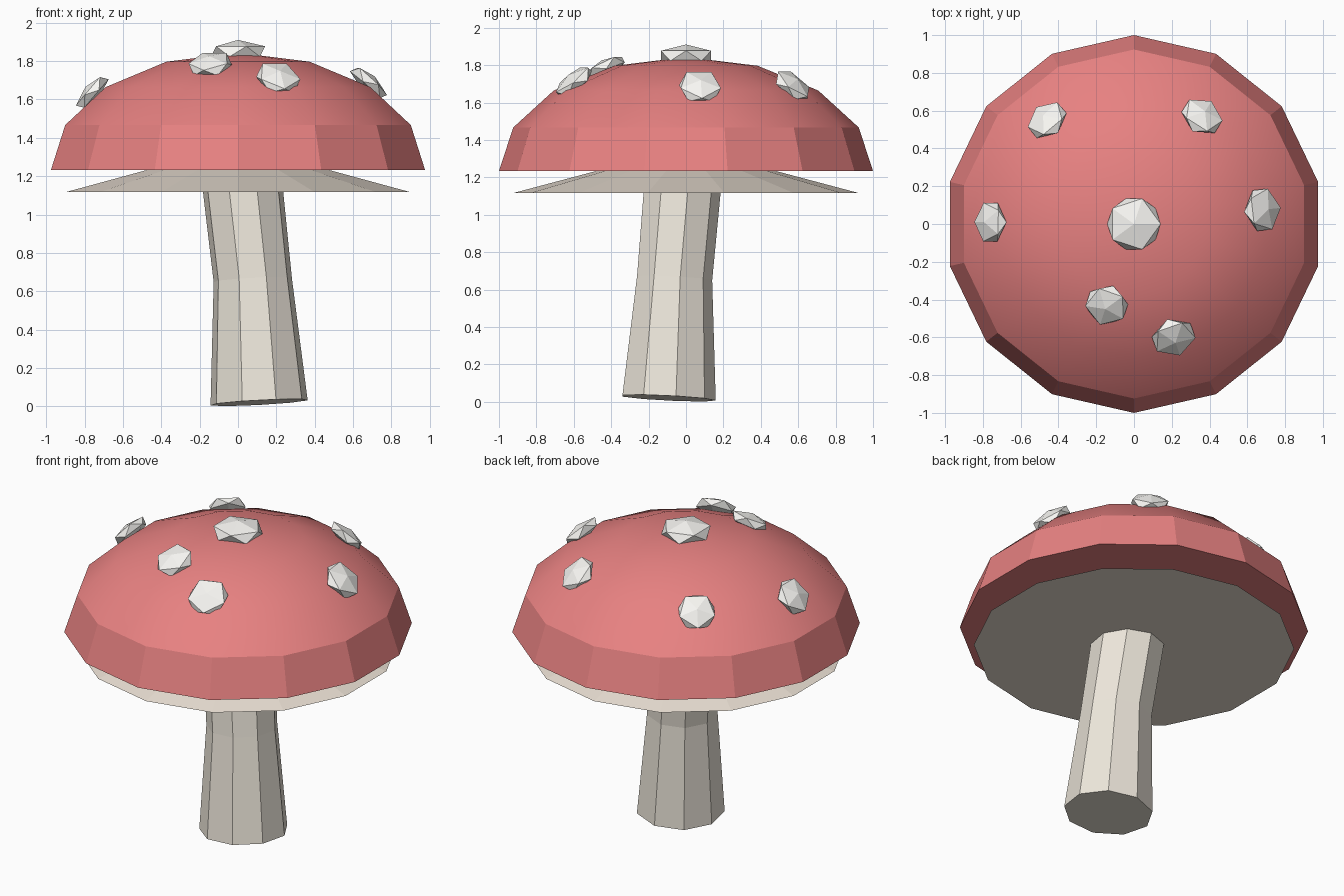
import bpy, bmesh, math
from mathutils import Vector

if "Cube" in bpy.data.objects:
    bpy.data.objects.remove(bpy.data.objects["Cube"])


def material(name, rgb):
    m = bpy.data.materials.new(name)
    m.diffuse_color = (*rgb, 1)
    m.use_nodes = True
    m.node_tree.nodes["Principled BSDF"].inputs["Base Color"].default_value = m.diffuse_color
    return m


def ring(n, r, centre, tilt=(0, 0)):
    """n-gon with one corner toward +y, optionally tilted in x and y."""
    pts = []
    for i in range(n):
        a = 2 * math.pi * i / n
        x, y = -r * math.sin(a), r * math.cos(a)
        pts.append(Vector(centre) + Vector((x, y, x * tilt[0] + y * tilt[1])))
    return pts


def loft(name, rings, mat, apex=None):
    """Skin stacked rings; close the bottom, and the top flat or to an apex."""
    bm = bmesh.new()
    loops = [[bm.verts.new(p) for p in pts] for pts in rings]
    n = len(loops[0])
    for lo, hi in zip(loops, loops[1:]):
        for i in range(n):
            j = (i + 1) % n
            bm.faces.new((lo[i], lo[j], hi[j], hi[i]))
    bm.faces.new(loops[0][::-1])
    if apex:
        tip = bm.verts.new(apex)
        for i in range(n):
            bm.faces.new((loops[-1][i], loops[-1][(i + 1) % n], tip))
    else:
        bm.faces.new(loops[-1])
    bmesh.ops.recalc_face_normals(bm, faces=bm.faces)
    me = bpy.data.meshes.new(name)
    bm.to_mesh(me)
    bm.free()
    me.materials.append(mat)
    ob = bpy.data.objects.new(name, me)
    bpy.context.collection.objects.link(ob)
    return ob


red = material("cap_red", (0.80, 0.22, 0.22))
cream = material("stem_cream", (0.85, 0.80, 0.71))
tan = material("gill_tan", (0.83, 0.75, 0.66))
white = material("spot_white", (0.94, 0.93, 0.90))

# Cap: squashed half sphere, 14 sides
BASE, RISE = 1.233, 0.61
lat = [math.radians(22.5 * k) for k in range(4)]
cap = loft("cap",
           [ring(14, math.cos(t), (0, 0, BASE + RISE * math.sin(t))) for t in lat],
           red, apex=(0, 0, BASE + RISE))
bpy.context.view_layer.objects.active = cap
cap.select_set(True)
bpy.ops.object.shade_smooth_by_angle(angle=math.radians(22))
cap.select_set(False)

# Gills: shallow cone under the cap
loft("gills", [ring(14, 0.92, (0, 0, 1.117)), ring(14, 0.25, (0, 0, 1.295))], tan)

# Stem: slightly bent, tapering, nine sides
tilt = (0.053, -0.05)
loft("stem", [ring(9, 0.257, (0.11, -0.098, 0.02), tilt),
              ring(9, 0.207, (0.077, -0.067, 0.66), tilt),
              ring(9, 0.212, (0.018, -0.02, 1.2), tilt)], cream)

# Spots: flattened icosahedra lying on the cap
spots = [(0, 0, 0.158), (-0.46, 0.55, 0.12), (0.36, 0.57, 0.122),
         (0.68, 0.075, 0.127), (-0.76, 0.01, 0.12),
         (-0.145, -0.43, 0.124), (0.21, -0.60, 0.127)]
for k, (x, y, r) in enumerate(spots):
    h = math.sqrt(1 - x * x - y * y)
    normal = Vector((x, y, h))
    bpy.ops.mesh.primitive_ico_sphere_add(
        subdivisions=1, radius=1, location=(x, y, BASE + RISE * h + 0.007))
    ob = bpy.context.object
    ob.name = f"spot_{k + 1}"
    ob.scale = (r, r, r * 0.38)
    ob.rotation_euler = (0, math.acos(h), math.atan2(y, x))
    ob.data.materials.append(white)
